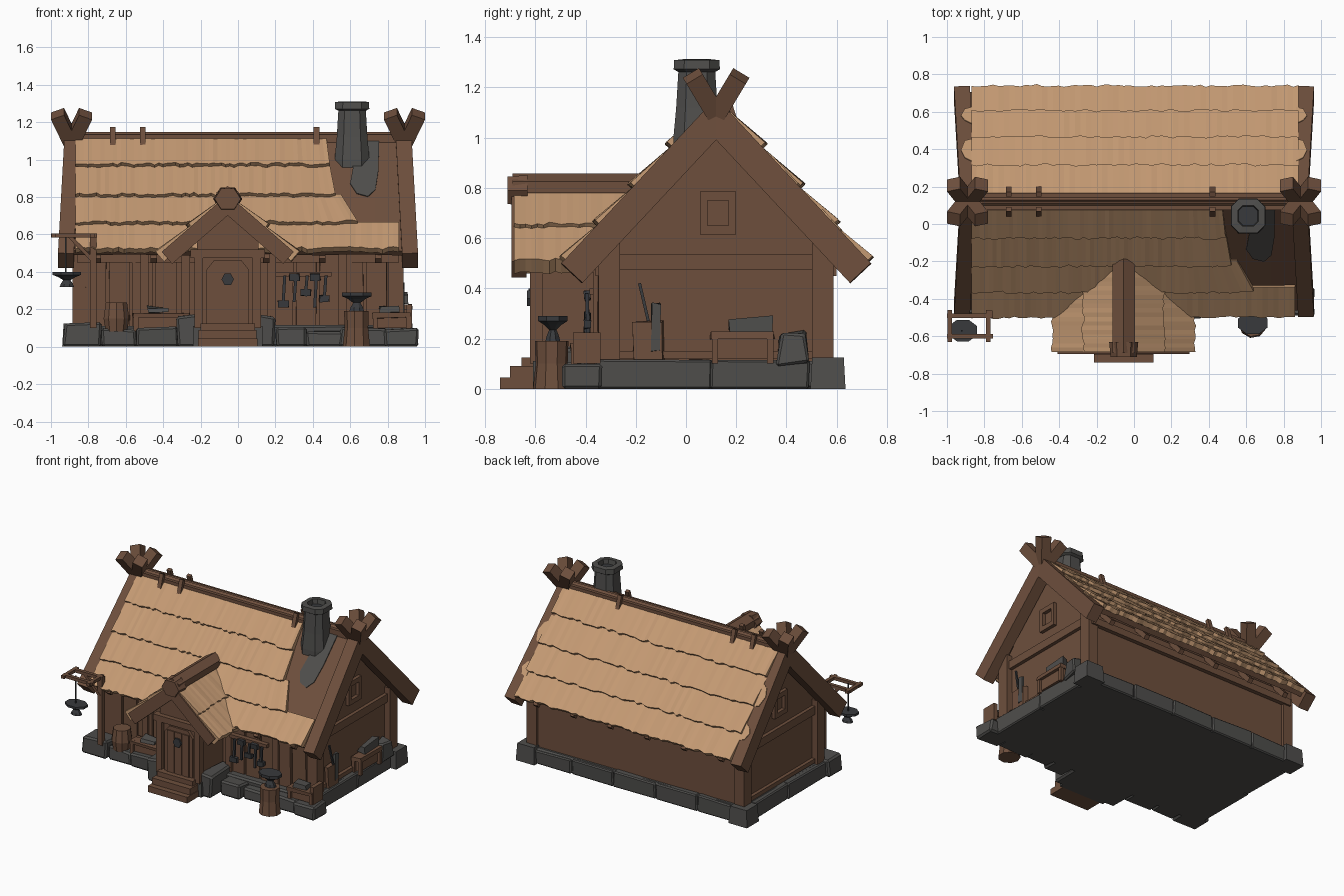
import bpy, bmesh, math, random
from mathutils import Vector as V

if "Cube" in bpy.data.objects:
    bpy.data.objects.remove(bpy.data.objects["Cube"])
random.seed(4)

def material(name, c):
    m = bpy.data.materials.new(name)
    m.diffuse_color = (*c, 1)
    m.use_nodes = True
    m.node_tree.nodes["Principled BSDF"].inputs["Base Color"].default_value = m.diffuse_color
    return m
THATCH = material("tan thatch", (.55, .32, .17))
WOOD = material("brown wood", (.155, .078, .046))
STONE = material("grey stone", (.078, .076, .072))
IRON = material("dark iron", (.04, .042, .046))

def make(name, verts, faces, mat):
    me = bpy.data.meshes.new(name)
    me.from_pydata([tuple(v) for v in verts], [], faces)
    bm = bmesh.new(); bm.from_mesh(me)
    bmesh.ops.recalc_face_normals(bm, faces=bm.faces)
    bm.to_mesh(me); bm.free()
    me.materials.append(mat)
    ob = bpy.data.objects.new(name, me)
    bpy.context.collection.objects.link(ob)
    return ob

def loft(name, rings, mat):
    """Closed solid through rings that have equal point counts."""
    n = len(rings[0])
    faces = [tuple(range(n)), tuple(range((len(rings) - 1) * n, len(rings) * n))]
    for r in range(len(rings) - 1):
        faces += [(r*n + i, r*n + (i+1) % n, (r+1)*n + (i+1) % n, (r+1)*n + i) for i in range(n)]
    return make(name, [p for ring in rings for p in ring], faces, mat)

def box(name, x, y, z, mat, jit=0, bevel=0):
    j = lambda: random.uniform(-jit, jit)
    rings = [[(a + j(), b + j(), c + (j() if c > .02 else 0)) for a, b in
              ((x[0], y[0]), (x[1], y[0]), (x[1], y[1]), (x[0], y[1]))] for c in z]
    ob = loft(name, rings, mat)
    if bevel:
        m = ob.modifiers.new("chipped edge", 'BEVEL'); m.width = bevel; m.segments = 1
    return ob

def bar(name, p0, p1, w, d, mat, side=(1, 0, 0), taper=1):
    p0, p1 = V(p0), V(p1)
    a = (p1 - p0).normalized()
    s = V(side); s = (s - a * s.dot(a)).normalized(); t = a.cross(s)
    q = ((-1, -1), (1, -1), (1, 1), (-1, 1))
    return loft(name, [[p + s*u*w*k/2 + t*v*d*k/2 for u, v in q] for p, k in ((p0, 1), (p1, taper))], mat)

def drum(name, c, prof, mat, n=8, sy=1):
    """Stack of n-sided rings, prof = (radius, z)."""
    return loft(name, [[(c[0] + r*math.cos(2*math.pi*(i+.5)/n), c[1] + sy*r*math.sin(2*math.pi*(i+.5)/n), z)
                        for i in range(n)] for r, z in prof], mat)

def course(name, o, along, down, nor, a0, a1, s0, s1, h0, h1, mat, rag=.012, n=40, skew=0, th=.035):
    """Ragged sheet lying on a slope, thicker at its lower edge; skew lengthens that edge."""
    o, along, down, nor = V(o), V(along), V(down).normalized(), V(nor).normalized()
    rings = []
    for i in range(n + 1):
        f = i / n
        a = a0 + (a1 - a0) * f
        e = s1 + random.uniform(-rag, rag)
        t = h1 + random.uniform(-.004, .004)
        b = a + skew * max(0, f - .8) * 5
        rings.append([o + along*x + down*s + nor*h for x, s, h in
                      ((a, s0, h0), (b, e, t), (b, e, t - th), (a, s0, h0 - .03))])
    return loft(name, rings, mat)

# main house body: gable prism
loft("house_walls", [[(x, -.33, .08), (x, .57, .08), (x, .57, .56), (x, .12, 1.05), (x, -.33, .56)]
                     for x in (-.84, .84)], WOOD)
# main roof decks and thatch courses
S = 1.465
steps = [.03, .18, .33, .47, .602]
for sy, lab, right in ((-1, "front", [.47, .49, .55, .86]), (1, "back", [.88] * 4)):
    o, dn, nr = (0, .12, 1.155), (0, sy, -1.07), (0, sy * 1.07, 1)
    course("roof_deck_" + lab, o, (1, 0, 0), dn, nr, -.88, .88, 0, .59*S, -.01, -.012, WOOD, .004, 12)
    for i in range(4):
        sk = (.02, .03, .09, 0)[i] if sy < 0 else 0
        course("thatch_course_" + lab, o, (1, 0, 0), dn, nr, -.87, right[i], steps[i]*S - .02, steps[i+1]*S,
               .0, .024, THATCH, .009, 60, sk)
    if sy < 0:
        # ragged soot patch below the chimney
        P = [(-.09, .05), (.09, .05), (.085, .2), (.07, .29), (.03, .325), (-.03, .31), (-.065, .26), (-.05, .18)]
        loft("soot_patch", [[V(o) + V((.665 + u, -d, -1.07*d)) + V(nr).normalized()*h for u, d in P]
                            for h in (-.02, -.004)], STONE)
    else:
        # thatch tufts spilling over the rear barge boards
        for sx in (-1, 1):
            for d0, d1 in ((.21, .33), (.41, .5)):
                P = [(.865, d0), (.905, d0 + .02), (.925, (d0+d1)/2), (.905, d1 - .01), (.865, d1)]
                loft("barge_tuft", [[V(o) + V((sx*u, d, -1.07*d)) + V(nr).normalized()*h for u, d in P]
                                    for h in (-.01, .009)], THATCH)
    # wall plate and rafter ends below the eave
    yw = .12 + sy * .46
    box("wall_plate_" + lab, (-.86, .86), (yw - .02, yw + .02), (.45, .5), WOOD)
    for k in range(6):
        x = -.75 + .3 * k
        bar("rafter_end", (x, .12 + sy*.42, .60), (x, .12 + sy*.55, .46), .035, .035, WOOD)

# ridge beam and its pegs
box("ridge_beam", (-.88, .88), (.075, .165), (1.06, 1.135), WOOD)
for x in (-.67, -.51, .42):
    for sy in (-1, 1):
        bar("ridge_peg", (x, .12 + sy*.075, 1.06), (x, .12 + sy*.04, 1.17), .03, .025, WOOD)

# gable ends, mirrored left and right
for sx in (-1, 1):
    for sy in (-1, 1):
        bar("barge_board", (sx*.885, .12 - sy*.02, 1.096), (sx*.92, .12 + sy*.575, .46), .085, .115, WOOD)
        for dx in (-1, 1):
            bar("crossed_finial", (sx*.89, .12, 1.09), (sx*.89 + dx*.075, .12 + sy*.093, 1.245), .075, .075, WOOD)
        yc = .12 + sy * .425
        bar("corner_post", (sx*.845, yc, .08), (sx*.845, yc, .58), .08, .085, WOOD)
        if sy > 0:
            bar("corner_stone", (sx*.865, yc + .02, 0), (sx*.865, yc + .02, .125), .15, .14, STONE, taper=.9)
    gx = sorted((sx*.83, sx*.865))
    box("gable_tie_beam", gx, (-.28, .52), (.475, .535), WOOD)
    box("gable_foot_beam", gx, (-.3, .54), (.12, .15), WOOD)
    # small framed window
    for y in ((.055, .085), (.17, .2)):
        box("window_jamb", gx, y, (.615, .785), WOOD)
    for z in ((.615, .65), (.75, .785)):
        box("window_rail", gx, (.055, .2), z, WOOD)

# stone foundation
box("foundation", (-.88, .88), (-.4, .6), (0, .115), STONE, .006, .012)
box("porch_foundation", (-.24, .13), (-.61, -.35), (0, .11), STONE)
for x0, x1, y0, h in ((-.93, -.73, -.49, .125), (-.73, -.54, -.47, .09), (-.55, -.32, -.49, .1), (-.33, -.215, -.6, .165),
                      (.1, .2, -.6, .165), (.2, .37, -.5, .1), (.36, .56, -.47, .085), (.54, .79, -.47, .1),
                      (.78, .96, -.49, .1)):
    box("front_stone", (x0, x1), (y0, -.33), (0, h), STONE, .01, .012)
for i in range(5):
    x = -.68 + i * .34
    box("back_stone", (x - .17, x + .165), (.5, .61), (0, random.uniform(.1, .12)), STONE, .006, .008)
for sx in (-1, 1):
    for y0, y1 in ((-.36, .1), (.1, .49)):
        box("side_stone", sorted((sx*.8, sx*.905)), (y0, y1), (0, .115), STONE, .006, .008)

# front wall planks and posts
for i in range(13):
    x = -.76 + i * .125
    if not -.3 < x < .16:
        box("wall_plank", (x - .055, x + .055), (-.345 - random.random()*.008, -.32), (.1, .46), WOOD, .003)
for x in (-.5, -.28, .18, .56):
    bar("front_post", (x, -.35, .08), (x, -.35, .5), .045, .04, WOOD)

# porch body, door and steps
C = -.055
loft("porch_walls", [[(C - .165, y, .08), (C + .165, y, .08), (C + .165, y, .56), (C, y, .74), (C - .165, y, .56)]
                     for y in (-.59, -.25)], WOOD)
for s in (-1, 1):
    bar("porch_post", (C + s*.155, -.595, .1), (C + s*.155, -.595, .5), .045, .05, WOOD)
    dn, nr = (s * .76, 0, -.65), (s * .65, 0, .76)
    for s0, s1, th in ((.02, .27, .035), (.23, .485, .07)):
        course("porch_thatch", (C, 0, .815), (0, 1, 0), dn, nr, -.685, -.12, s0, s1, .0, .02, THATCH, .01, 24, th=th)
    bar("porch_barge_board", (C - s*.02, -.665, .775), (C + s*.325, -.665, .475), .06, .085, WOOD, (0, 1, 0))
box("porch_lintel", (C - .2, C + .2), (-.625, -.57), (.475, .52), WOOD)
arch = [(C - .115, .12), (C + .115, .12), (C + .115, .41), (C + .075, .46), (C - .075, .46), (C - .115, .41)]
loft("door_frame", [[(x, y, z) for x, z in arch] for y in (-.612, -.58)], WOOD)
for i in range(3):
    x = C - .06 + i * .06
    box("door_plank", (x - .028, x + .028), (-.62, -.6), (.125, .43), WOOD)
loft("door_knocker", [[(C + .033*math.cos(a*math.pi/3), y, .36 + .036*math.sin(a*math.pi/3)) for a in range(6)]
                      for y in (-.632, -.61)], IRON)
box("lower_step", (-.215, .105), (-.74, -.58), (0, .045), WOOD)
box("middle_step", (-.21, .1), (-.7, -.58), (.045, .09), WOOD)
box("upper_step", (-.2, .09), (-.655, -.58), (.09, .125), WOOD)
# porch ridge beam with a heavy faceted head
pent = [(-.06, .78), (.06, .78), (.06, .825), (0, .858), (-.06, .825)]
loft("porch_ridge_beam", [[(C + x, y, z) for x, z in pent] for y in (-.69, -.17)], WOOD)
loft("porch_ridge_head", [[(C + r*math.cos(a*math.pi/3), y, .79 + r*.9*math.sin(a*math.pi/3)) for a in range(6)]
                          for y, r in ((-.71, .07), (-.63, .078))], WOOD)

# chimney: tapered stack, open eight-sided cap
K = [(-1, -.55), (-.55, -1), (.55, -1), (1, -.55), (1, .55), (.55, 1), (-.55, 1), (-1, .55)]
ring = lambda r, z: [(.61 + u*r, .043 + v*r, z) for u, v in K]
loft("chimney_stack", [ring(.095, .88), ring(.093, 1.0), ring(.082, 1.12), ring(.073, 1.27)], STONE)
loft("chimney_cap", [ring(.075, 1.262), ring(.092, 1.272), ring(.09, 1.308), ring(.055, 1.312), ring(.05, 1.275)], STONE)
loft("chimney_flue", [ring(.052, 1.27), ring(.052, 1.278)], IRON)

def anvil(x, y, z, w, h):
    drum("anvil", (x, y), [(w*.5, z), (w*.42, z + h*.2), (w*.25, z + h*.45), (w*.6, z + h*.65),
                           (w, z + h*.8), (w, z + h)], IRON, 8, .75)

# hanging sign at the left front corner
for y in (-.49, -.6):
    bar("sign_arm", (-1.0, y, .595), (-.755, y, .595), .025, .022, WOOD, (0, 1, 0))
for x in (-.985, -.78):
    bar("sign_cross_bar", (x, -.63, .595), (x, -.46, .595), .025, .022, WOOD)
bar("sign_post", (-.775, -.48, .1), (-.775, -.48, .6), .035, .035, WOOD)
bar("sign_brace", (-.775, -.49, .46), (-.9, -.49, .59), .02, .02, WOOD, (0, 1, 0))
bar("sign_chain", (-.92, -.57, .39), (-.92, -.57, .6), .008, .008, IRON)
anvil(-.915, -.57, .32, .083, .08)

# anvil on a stump
drum("stump", (.635, -.535), [(.075, 0), (.065, .1), (.068, .19)], WOOD, 9)
anvil(.635, -.53, .19, .085, .1)

# tool rack with hanging tools
box("tool_rack", (.2, .5), (-.385, -.35), (.375, .4), WOOD)
for i, x in enumerate((.24, .3, .36, .41, .46)):
    lo = .21 + .03 * (i % 3)
    bar("tool_handle", (x, -.39, lo), (x + .01, -.395, .38), .016, .014, IRON)
    box("tool_head", (x - .025, x + .03), (-.405, -.38), (.355, .39) if i % 2 else (lo, lo + .035), IRON, .004)

def bench(name, x0, x1, y0, y1, z0, z1):
    box(name + "_top", (x0, x1), (y0, y1), (z1 - .025, z1), WOOD, .004)
    box(name + "_shelf", (x0 + .02, x1 - .02), (y0 + .02, y1 - .01), (z0 + .02, z1 - .025), WOOD)
    for x in (x0 + .015, x1 - .015):
        for y in (y0 + .015, y1 - .015):
            bar(name + "_leg", (x, y, z0), (x, y, z1), .025, .025, WOOD)

# benches, barrel and clutter along the front
bench("left_bench", -.56, -.26, -.46, -.36, .08, .18)
box("ore_lump", (-.48, -.38), (-.44, -.38), (.18, .21), STONE, .01)
drum("barrel", (-.65, -.42), [(.06, .08), (.072, .15), (.06, .235)], WOOD, 10)
bench("right_bench", .72, .925, -.46, -.36, .08, .18)
box("right_bench_back", (.9, .93), (-.45, -.34), (.1, .225), WOOD)
box("ore_lump", (.76, .86), (-.44, -.38), (.18, .215), STONE, .01)

# clutter along the right gable wall
bench("side_bench", .85, .93, .1, .35, .1, .225)
box("ore_pile", (.86, .92), (.18, .34), (.225, .285), STONE, .015)
box("stone_pile", (.85, .92), (.37, .48), (.1, .225), STONE, .015, .01)
box("leaning_board", (.85, .885), (-.21, -.09), (.11, .27), WOOD, .006)
bar("leaning_tool", (.88, -.15, .27), (.87, -.185, .42), .012, .012, IRON)
box("tool_blade", (.865, .89), (-.14, -.1), (.15, .34), STONE, .006)
